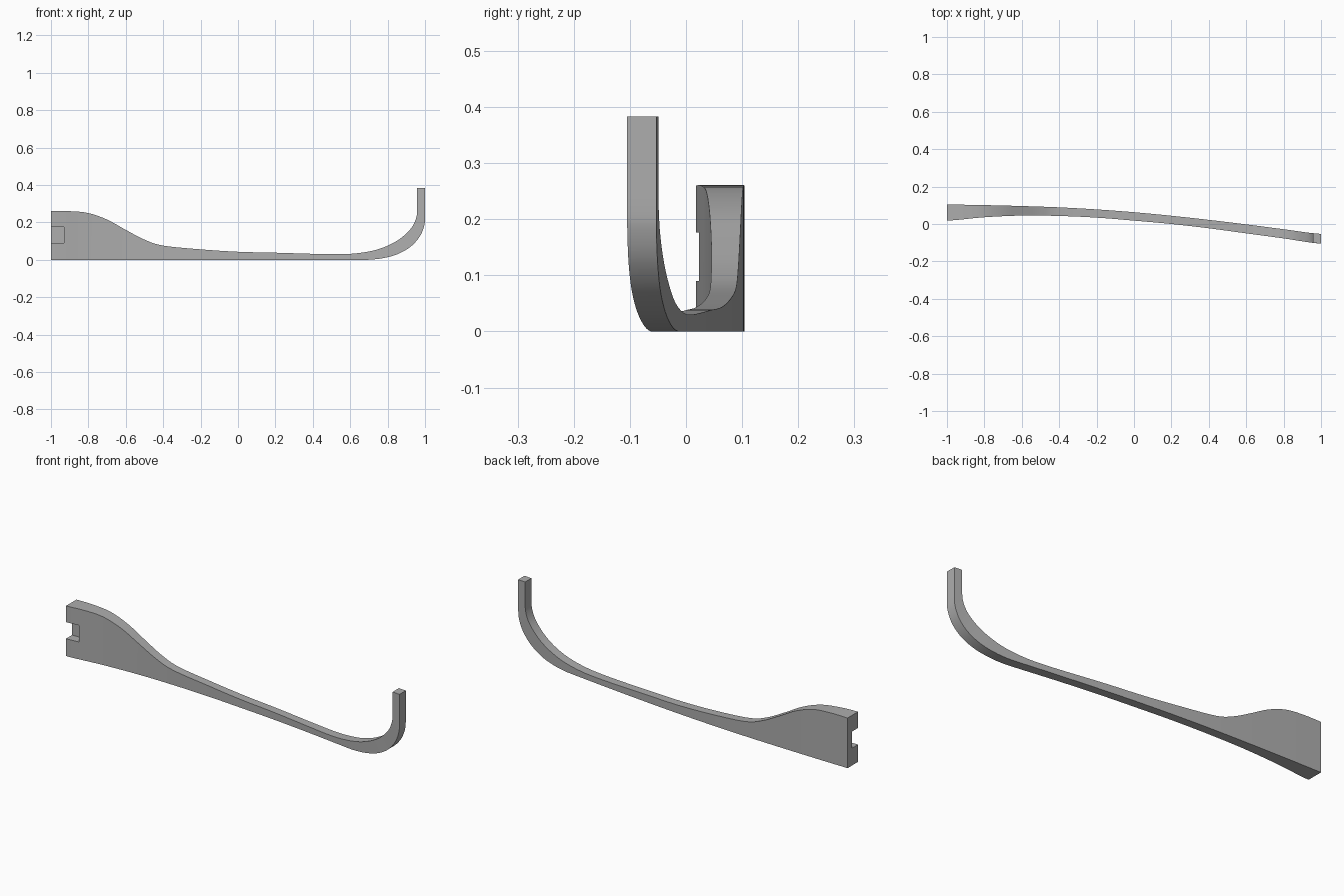
import bpy
import bmesh
import math

default_cube = bpy.data.objects.get("Cube")
if default_cube:
    bpy.data.objects.remove(default_cube, do_unlink=True)

STEPS = 5  # smooth divisions between two stations


def spline(a, b, c, d, t):
    """Catmull-Rom blend between b and c."""
    return 0.5 * (2 * b + (c - a) * t + (2 * a - 5 * b + 4 * c - d) * t * t
                  + (3 * b - a - 3 * c + d) * t ** 3)


def smooth_stations(points, steps):
    """Resample a list of equal-length tuples along a smooth curve."""
    result = []
    last = len(points) - 1
    for i in range(last):
        group = [points[max(0, min(last, i + k))] for k in (-1, 0, 1, 2)]
        for s in range(steps):
            result.append(tuple(spline(*values, s / steps) for values in zip(*group)))
    return result + [points[-1]]


def plan_curve(values, x):
    """Smooth y value at x from evenly spaced samples over the length."""
    last = len(values) - 1
    u = max(0, min(1, (x + 1) / 2)) * last
    i = min(int(u), last - 1)
    return spline(*[values[max(0, min(last, i + k))] for k in (-1, 0, 1, 2)], u - i)


def make_material(name, colour):
    material = bpy.data.materials.new(name)
    material.use_nodes = True
    material.diffuse_color = colour
    shader = next(n for n in material.node_tree.nodes if n.type == "BSDF_PRINCIPLED")
    shader.inputs["Base Color"].default_value = colour
    shader.inputs["Roughness"].default_value = 0.6
    return material


def make_object(name, bm, material):
    bmesh.ops.recalc_face_normals(bm, faces=bm.faces)
    mesh = bpy.data.meshes.new(name)
    bm.to_mesh(mesh)
    bm.free()
    mesh.materials.append(material)
    obj = bpy.data.objects.new(name, mesh)
    bpy.context.collection.objects.link(obj)
    return obj


grey = make_material("plain grey", (0.42, 0.42, 0.42, 1))

# Bowed plan: front and back faces, sampled evenly from the wide end to the hook
FRONT_Y = (0.018, 0.036, 0.045, 0.043, 0.034, 0.018, 0, -0.023, -0.05, -0.077, -0.105)
BACK_Y = (0.104, 0.101, 0.096, 0.089, 0.078, 0.063, 0.044, 0.022, -0.002, -0.028, -0.053)

# Upper edge of the wide plate and the slim arm, above a flat bottom
arm_top = [(-1, 0.26), (-0.9, 0.26), (-0.8, 0.25), (-0.7, 0.215), (-0.6, 0.16),
           (-0.5, 0.108), (-0.4, 0.076), (-0.2, 0.056), (0, 0.043), (0.2, 0.038),
           (0.4, 0.032), (0.52, 0.03)]
stations = [(x, 0, x, z) for x, z in arm_top]

# Upturned hook: outer edge point paired with inner edge point
stations += [(0.61, 0, 0.6, 0.032), (0.69, 0, 0.68, 0.041), (0.77, 0.008, 0.75, 0.057),
             (0.85, 0.029, 0.82, 0.085), (0.92, 0.068, 0.88, 0.123),
             (0.97, 0.122, 0.93, 0.175), (0.995, 0.18, 0.953, 0.225),
             (1, 0.23, 0.958, 0.27), (1, 0.3, 0.958, 0.31), (1, 0.383, 0.958, 0.383)]

# Bar swept through every station with a four-cornered section
bm = bmesh.new()
rings = []
for xo, zo, xi, zi in smooth_stations(stations, STEPS):
    ring = []
    for x, z, side in ((xo, zo, FRONT_Y), (xo, zo, BACK_Y), (xi, zi, BACK_Y), (xi, zi, FRONT_Y)):
        x = min(1, x)
        ring.append(bm.verts.new((x, plan_curve(side, x), max(0, z))))
    rings.append(ring)
for a, b in zip(rings, rings[1:]):
    for k in range(4):
        n = (k + 1) % 4
        bm.faces.new((a[k], a[n], b[n], b[k]))
bm.faces.new(rings[0])
bm.faces.new(rings[-1])
arm = make_object("curved_hook_arm", bm, grey)

# Square notch in the front corner of the wide end
bm = bmesh.new()
bmesh.ops.create_cube(bm, size=1)
bmesh.ops.scale(bm, vec=(0.14, 0.14, 0.086), verts=bm.verts)
bmesh.ops.translate(bm, vec=(-1, -0.002, 0.133), verts=bm.verts)
cutter = make_object("notch_cutter", bm, grey)
cutter.hide_render = True

notch = arm.modifiers.new("notch", "BOOLEAN")
notch.operation = "DIFFERENCE"
notch.solver = "EXACT"
notch.object = cutter

bpy.ops.object.select_all(action="DESELECT")
arm.select_set(True)
bpy.context.view_layer.objects.active = arm
bpy.ops.object.modifier_apply(modifier=notch.name)
bpy.data.objects.remove(cutter, do_unlink=True)
bpy.ops.object.shade_smooth_by_angle(angle=math.radians(30))
